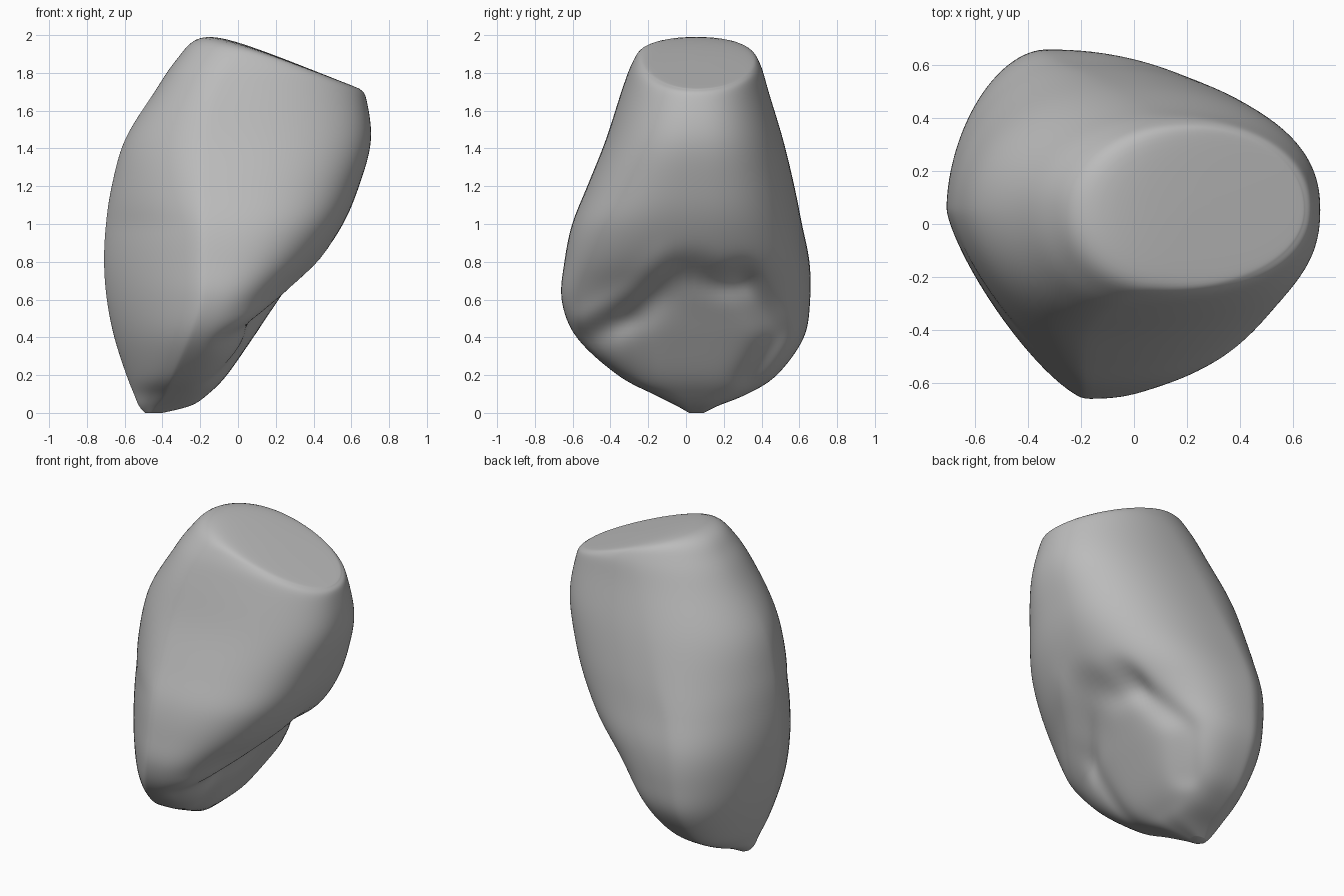
import bpy
import bmesh
import math
from mathutils import Vector

default_cube = bpy.data.objects.get("Cube")
if default_cube:
    bpy.data.objects.remove(default_cube, do_unlink=True)

# Cross-sections: height, left, right, front, back, front ridge x, back ridge x
SECTIONS = [
    (0, -.49, -.41, .02, .09, -.46, -.46),
    (.04, -.525, -.25, -.05, .17, -.43, -.42),
    (.1, -.55, -.16, -.17, .32, -.38, -.4),
    (.2, -.59, -.06, -.36, .48, -.34, -.39),
    (.4, -.655, .08, -.58, .625, -.25, -.36),
    (.6, -.695, .22, -.66, .658, -.19, -.34),
    (.8, -.71, .42, -.645, .655, -.18, -.32),
    (1, -.7, .555, -.605, .615, -.18, -.26),
    (1.2, -.67, .64, -.525, .575, -.18, -.16),
    (1.45, -.6, .706, -.425, .515, -.16, -.05),
    (1.7, -.445, .68, -.345, .44, -.1, .06),
    (1.88, -.325, .65, -.28, .39, 0, .15),
    (2.03, -.17, .6, -.19, .32, .14, .22),
    (2.14, .25, .27, .07, .09, .26, .26),
]

# Creases (and one raised lip) on the underside: (y, z) path, depth, width
CREASES = [
    ([(-.6, .36), (-.25, .54), (-.03, .78), (.16, .69), (.3, .7)], .055, .07),
    ([(-.55, .48), (-.25, .66), (-.1, .82)], -.025, .06),
    ([(.3, .7), (.48, .42), (.34, .18)], .045, .07),
    ([(-.24, .15), (-.28, .48)], .03, .06),
]

STEPS = 8
SEGMENTS = 144


def blend(rows, i, t):
    """Catmull-Rom interpolation between section i and i + 1."""
    last = len(rows) - 1
    quad = (rows[max(i - 1, 0)], rows[i], rows[i + 1], rows[min(i + 2, last)])
    return [b + t * ((c - a) / 2 + t * ((a - 2.5 * b + 2 * c - d / 2)
            + t * (1.5 * (b - c) + (d - a) / 2)))
            for a, b, c, d in zip(*quad)]


def path_distance(point, path):
    """Shortest distance from a point to a polyline."""
    best = math.inf
    for start, end in zip(path, path[1:]):
        a, b = Vector(start), Vector(end)
        along = b - a
        t = max(0, min(1, (point - a).dot(along) / along.length_squared))
        best = min(best, (point - a - along * t).length)
    return best


def power(value, exponent):
    return abs(value) ** exponent


def quarter_roundness(c, s, z):
    """Flat on the left, full on the right, evening out towards the top."""
    if c > 0:
        body = (2.8 if s < 0 else 2.5) + max(0, .7 - z)
    else:
        body = 1.32 if s < 0 else 1.85
    even = max(0, min(1, (z - 1) / .9))
    return body + (2.1 - body) * even


def surface_point(section, angle):
    z, left, right, front, back, ridge_front, ridge_back = section
    c, s = math.cos(angle), math.sin(angle)
    mid_y = max(front + .01, min(back - .01, .055))
    ridge = ridge_front if s < 0 else ridge_back
    side = right if c > 0 else left
    depth = front if s < 0 else back
    roundness = quarter_roundness(c, s, z)
    x = ridge + (side - ridge) * power(c, 2 / roundness)
    y = mid_y + (depth - mid_y) * power(s, 2 / roundness)

    # Folds pressed into the underside
    if c > 0 and z < 1.2:
        fade = min(1, c * 2) * min(1, z * 5)
        point = Vector((y, z))
        for path, amount, width in CREASES:
            x -= amount * fade * math.exp(-(path_distance(point, path) / width) ** 2)

    # Sloping flat top with a softly rounded rim
    plane = 1.978 - .395 * x
    z = (z + plane - math.hypot(z - plane, .08)) / 2
    return Vector((x, y, z))


# Loft the body
bm = bmesh.new()
rings = []
for i in range(len(SECTIONS) - 1):
    for step in range(STEPS):
        section = blend(SECTIONS, i, step / STEPS)
        rings.append([bm.verts.new(surface_point(section, math.tau * k / SEGMENTS))
                      for k in range(SEGMENTS)])
rings.append([bm.verts.new(surface_point(SECTIONS[-1], math.tau * k / SEGMENTS))
              for k in range(SEGMENTS)])
for lower, upper in zip(rings, rings[1:]):
    for k in range(SEGMENTS):
        n = (k + 1) % SEGMENTS
        bm.faces.new((lower[k], lower[n], upper[n], upper[k]))
bm.faces.new(list(reversed(rings[0])))
bm.faces.new(rings[-1])

# Soften, then set the body on the ground
for repeat in range(6):
    bmesh.ops.smooth_vert(bm, verts=bm.verts, factor=.5,
                          use_axis_x=True, use_axis_y=True, use_axis_z=True)
low = min(v.co.z for v in bm.verts)
bmesh.ops.translate(bm, verts=bm.verts, vec=(0, 0, -low))
bmesh.ops.recalc_face_normals(bm, faces=bm.faces)
for face in bm.faces:
    face.smooth = True

mesh = bpy.data.meshes.new("stone_body")
bm.to_mesh(mesh)
bm.free()
body = bpy.data.objects.new("stone_body", mesh)
bpy.context.collection.objects.link(body)

# Plain grey finish
grey = bpy.data.materials.new("plain_grey")
grey.use_nodes = True
colour = (.5, .5, .5, 1)
grey.diffuse_color = colour
shader = grey.node_tree.nodes["Principled BSDF"]
shader.inputs["Base Color"].default_value = colour
mesh.materials.append(grey)
